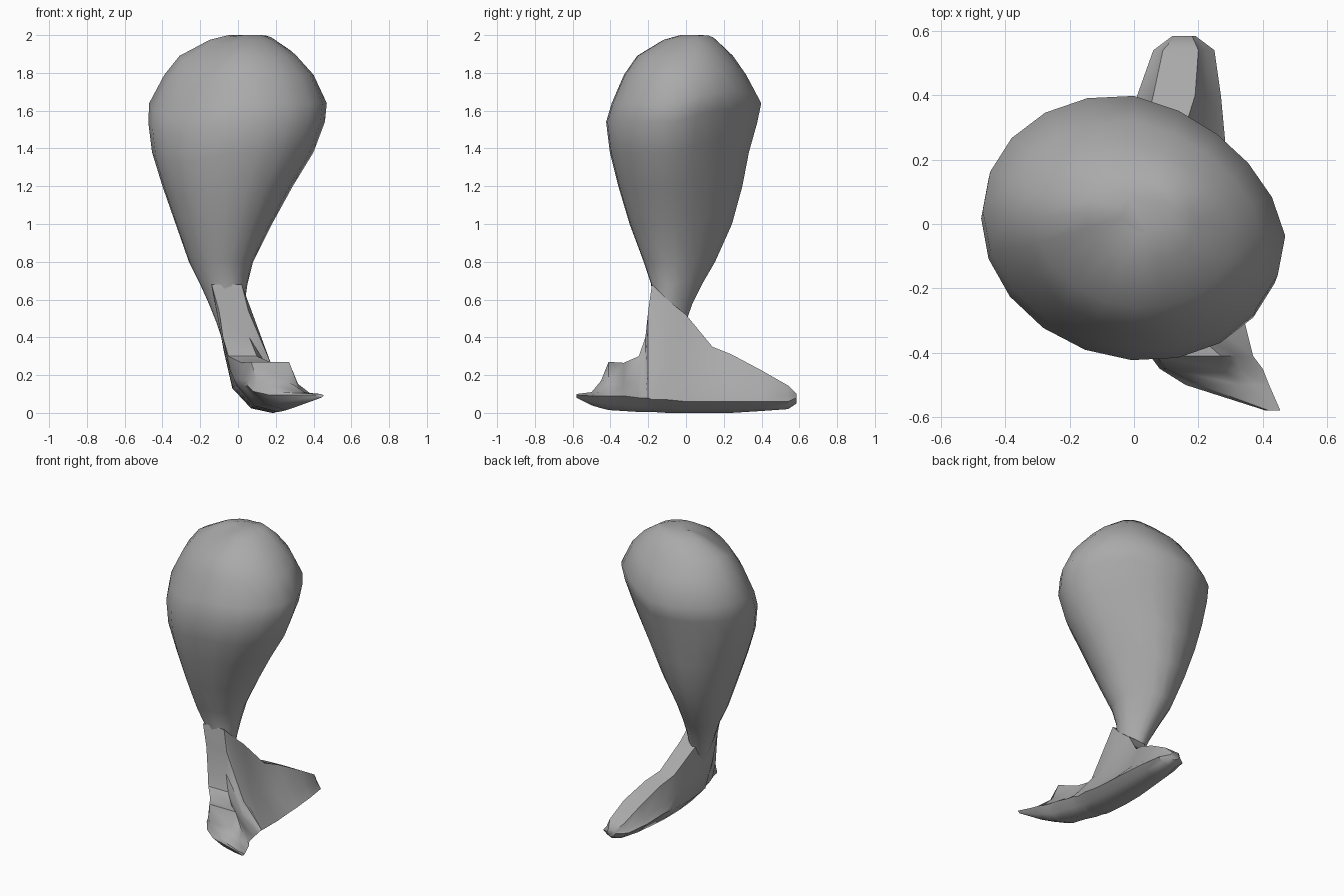
import bpy
import bmesh
from math import cos, sin, pi
from mathutils import Vector

cube = bpy.data.objects.get("Cube")
if cube:
    bpy.data.objects.remove(cube, do_unlink=True)

grey = bpy.data.materials.new("plain_grey")
grey.use_nodes = True
grey.diffuse_color = (0.4, 0.4, 0.4, 1)
grey.node_tree.nodes["Principled BSDF"].inputs["Base Color"].default_value = (0.4, 0.4, 0.4, 1)


def loft(name, rings, angle):
    """Bridge equal-length rings of points and cap both ends."""
    bm = bmesh.new()
    loops = [[bm.verts.new(p) for p in ring] for ring in rings]
    n = len(loops[0])
    for a, b in zip(loops, loops[1:]):
        for i in range(n):
            j = (i + 1) % n
            bm.faces.new((a[i], a[j], b[j], b[i]))
    bm.faces.new(loops[0])
    bm.faces.new(loops[-1])
    bmesh.ops.recalc_face_normals(bm, faces=bm.faces)
    mesh = bpy.data.meshes.new(name)
    bm.to_mesh(mesh)
    bm.free()
    mesh.materials.append(grey)
    obj = bpy.data.objects.new(name, mesh)
    bpy.context.collection.objects.link(obj)
    bpy.ops.object.select_all(action='DESELECT')
    obj.select_set(True)
    bpy.context.view_layer.objects.active = obj
    bpy.ops.object.shade_smooth_by_angle(angle=angle)
    return obj


# Bulb: height, x extent, y extent; skewed ovals, flattened and raised on the
# back left, drooping on the front right
def oval(z, x0, x1, y0, y1, sides=20, skew=0.1):
    ring = []
    for i in range(sides):
        t = 2 * pi * i / sides
        diagonal = max(0, sin(2 * t)) * (1 if t < pi / 2 else -1)
        flat = 1 - 0.07 * max(0, diagonal)
        lift = 0.07 * (x1 - x0) * diagonal
        ring.append(Vector(((x0 + x1) / 2 + (x1 - x0) / 2 * cos(t) * flat,
                            (y0 + y1) / 2 + (y1 - y0) / 2 * sin(t - skew) * flat,
                            min(z + lift, 2))))
    return ring


bulb_levels = [
    (2.0, -.05, .13, -.03, .09), (1.975, -.15, .19, -.12, .16),
    (1.89, -.31, .31, -.26, .25), (1.79, -.39, .4, -.33, .32),
    (1.64, -.47, .47, -.395, .4), (1.54, -.475, .46, -.425, .38),
    (1.38, -.455, .4, -.405, .335), (1.2, -.4, .29, -.36, .3),
    (1.0, -.33, .18, -.3, .245), (.8, -.26, .08, -.225, .155),
    (.68, -.2, .05, -.185, .085), (.58, -.155, .035, -.18, .035),
    (.48, -.115, .02, -.175, .0), (.36, -.075, .01, -.17, -.04)]
loft("bulb", [oval(*level) for level in bulb_levels], pi / 3)


# Foot: blade sections along y, each with a ridge, two edges and a curved sole
def section(y, ridge_l, ridge_r, top, left, right, edge, sole):
    mid = edge + (top - edge) * 0.35
    low = sole + (edge - sole) * 0.4
    width = right - left
    points = [(ridge_l, top), (ridge_r, top),
              (ridge_r + (right - ridge_r) * 0.48, mid), (right, edge),
              (right - width * 0.15, low), (left + width * 0.65, sole),
              (left + width * 0.3, low),
              (left, edge + min(0.07, (top - edge) * 0.3)),
              (left + (ridge_l - left) * 0.5, mid + (top - mid) * 0.2)]
    return [Vector((x, y, z)) for x, z in points]


foot_sections = [
    (.585, .13, .18, .1, .12, .19, .08, .05),
    (.54, .09, .2, .145, .06, .25, .06, .02),
    (.4, .06, .19, .225, .01, .27, .06, .01),
    (.24, .02, .14, .31, -.01, .285, .06, .0),
    (.14, -.01, .1, .35, -.025, .29, .06, .0),
    (.0, -.08, .04, .52, -.03, .3, .06, .0),
    (-.1, -.12, .04, .6, -.03, .31, .07, .0),
    (-.18, -.14, .02, .68, -.02, .31, .07, .005),
    (-.2, -.1, .055, .54, -.01, .32, .08, .005),
    (-.215, -.08, .06, .4, -.01, .32, .08, .005),
    (-.25, -.05, .1, .3, .0, .33, .08, .005),
    (-.33, .02, .18, .265, .03, .35, .09, .01),
    (-.41, .07, .27, .27, .05, .37, .09, .015),
    (-.45, .1, .26, .17, .08, .4, .09, .025),
    (-.5, .2, .33, .11, .16, .42, .09, .04),
    (-.58, .42, .44, .1, .41, .455, .093, .08)]
loft("foot", [section(*s) for s in foot_sections], pi / 4)
